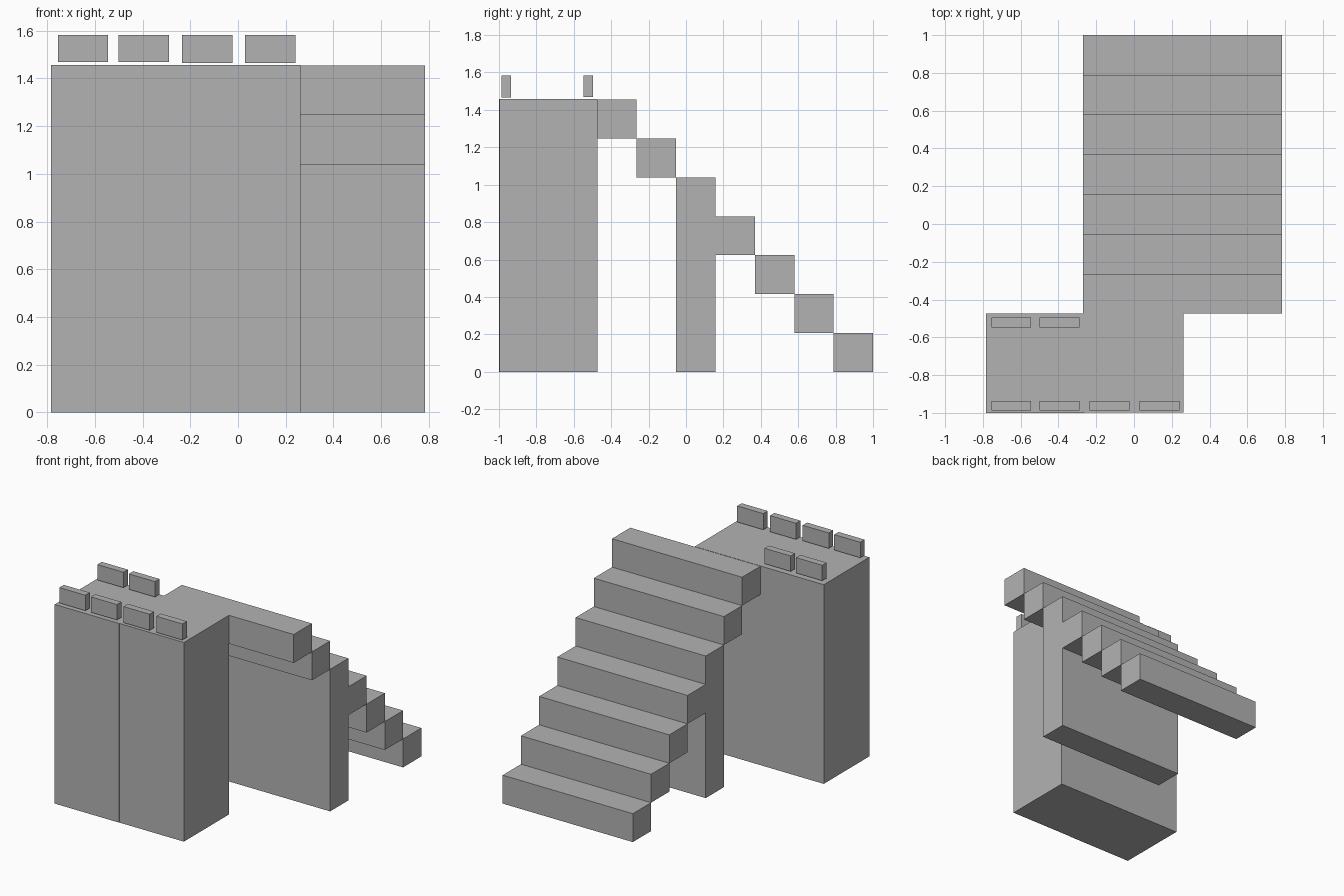
import bpy

cube = bpy.data.objects.get("Cube")
if cube:
    bpy.data.objects.remove(cube, do_unlink=True)

# Single stone colour
stone = bpy.data.materials.new("stone grey")
stone.use_nodes = True
grey = (0.45, 0.45, 0.45, 1)
stone.diffuse_color = grey
stone.node_tree.nodes["Principled BSDF"].inputs["Base Color"].default_value = grey


def block(name, x, y, z):
    """Box spanning the given (low, high) range on each axis."""
    spans = (x, y, z)
    bpy.ops.mesh.primitive_cube_add(size=1, location=[(a + b) / 2 for a, b in spans])
    obj = bpy.context.object
    obj.name = name
    obj.scale = [b - a for a, b in spans]
    bpy.ops.object.transform_apply(location=False, rotation=False, scale=True)
    obj.data.materials.append(stone)
    return obj


HALF = 0.783
WALL_BACK = -0.474
TOP = 1.457

# Tower made of two equal blocks
block("tower_right", (-HALF, -HALF / 3), (-1, WALL_BACK), (0, TOP))
block("tower_left", (-HALF / 3, HALF / 3), (-0.998, WALL_BACK), (0, TOP))

# Staircase: seven blocks, the third one reaching the ground as a support wall
STEPS = 7
depth = (1 - WALL_BACK) / STEPS
rise = (TOP - 0.002) / STEPS
for i in range(STEPS):
    y = WALL_BACK + i * depth
    top = (STEPS - i) * rise
    bottom = 0 if i == 2 else top - rise
    block(f"stair_step_{i + 1}", (-0.27, HALF), (y, y + depth), (bottom, top))

# Battlements: four along the front edge, two along the back edge
for i, x in enumerate((-0.755, -0.5, -0.235, 0.03)):
    low = 1.47 if i < 2 else 1.465
    block(f"front_battlement_{i + 1}", (x, x + 0.211), (-0.987, -0.936), (low, 1.583))
    if i < 2:
        block(f"back_battlement_{i + 1}", (x, x + 0.211), (-0.547, -0.496), (low, 1.583))
